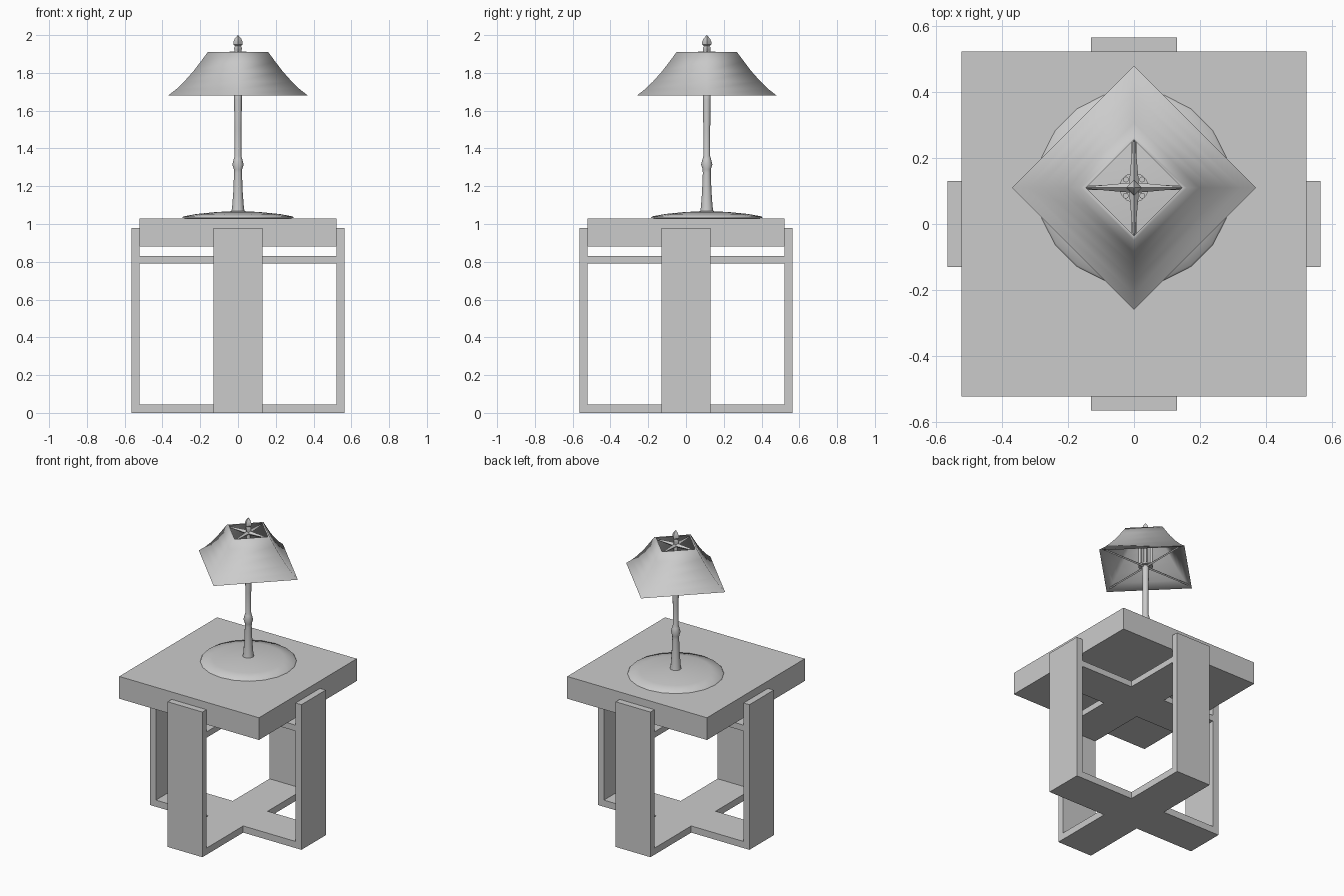
import bpy, bmesh
from math import pi, cos, sin, radians
from mathutils import Matrix, Vector

cube = bpy.data.objects.get("Cube")
if cube:
    bpy.data.objects.remove(cube, do_unlink=True)

LAMP_Y = 0.11

grey = bpy.data.materials.new("plain_grey")
grey.use_nodes = True
grey.diffuse_color = (0.6, 0.6, 0.6, 1)
grey.node_tree.nodes["Principled BSDF"].inputs["Base Color"].default_value = (0.6, 0.6, 0.6, 1)


def finish(name, bm, smooth=None):
    bmesh.ops.recalc_face_normals(bm, faces=bm.faces)
    mesh = bpy.data.meshes.new(name)
    bm.to_mesh(mesh)
    bm.free()
    mesh.materials.append(grey)
    obj = bpy.data.objects.new(name, mesh)
    bpy.context.collection.objects.link(obj)
    if smooth:
        bpy.ops.object.select_all(action="DESELECT")
        obj.select_set(True)
        bpy.context.view_layer.objects.active = obj
        bpy.ops.object.shade_smooth_by_angle(angle=radians(smooth))
    return obj


def box(name, x, y, z):
    bm = bmesh.new()
    bmesh.ops.create_cube(bm, size=1)
    for v in bm.verts:
        v.co = Vector([(r[0] + r[1]) / 2 + c * (r[1] - r[0]) for r, c in zip((x, y, z), v.co)])
    return finish(name, bm)


def lathe(name, profile, sides, smooth=40, closed_loop=False):
    """Revolve (radius, height) points around the lamp axis."""
    bm = bmesh.new()
    rings = [[bm.verts.new((r * cos(2 * pi * i / sides), LAMP_Y + r * sin(2 * pi * i / sides), z))
              for i in range(sides)] for r, z in profile]
    pairs = list(zip(rings, rings[1:]))
    if closed_loop:
        pairs.append((rings[-1], rings[0]))
    else:
        bm.faces.new(rings[0])
        bm.faces.new(rings[-1])
    for a, b in pairs:
        for i in range(sides):
            j = (i + 1) % sides
            bm.faces.new((a[i], a[j], b[j], b[i]))
    return finish(name, bm, smooth)


def cross(name, reach, half, z0, z1):
    """A plus-shaped slab."""
    bm = bmesh.new()
    arm = [(reach, -half), (reach, half), (half, half)]
    points = [Matrix.Rotation(k * pi / 2, 2) @ Vector(p) for k in range(4) for p in arm]
    face = bm.faces.new([bm.verts.new((p.x, p.y, z0)) for p in points])
    out = bmesh.ops.extrude_face_region(bm, geom=[face])
    for v in out["geom"]:
        if isinstance(v, bmesh.types.BMVert):
            v.co.z = z1
    return finish(name, bm)


def spokes(name, reach, z, r_in, r_out, sides=4):
    """Four tapered rods running out to the shade corners."""
    bm = bmesh.new()
    for k in range(4):
        place = (Matrix.Translation((0, LAMP_Y, z)) @ Matrix.Rotation(k * pi / 2, 4, "Z")
                 @ Matrix.Rotation(pi / 2, 4, "Y") @ Matrix.Translation((0, 0, reach / 2)))
        bmesh.ops.create_cone(bm, cap_ends=True, segments=sides, radius1=r_in,
                              radius2=r_out, depth=reach, matrix=place)
    return finish(name, bm)


# Table
TOP, LEG, OUT = 0.522, 0.13, 0.565
box("table_top", (-TOP, TOP), (-TOP, TOP), (0.88, 1.03))
cross("lower_cross", TOP, LEG, 0, 0.045)
cross("upper_cross", TOP, LEG, 0.79, 0.83)
for side, s in (("left", 1), ("right", -1)):
    box(side + "_leg", sorted((s * TOP, s * OUT)), (-LEG, LEG), (0, 0.98))
for side, s in (("back", 1), ("front", -1)):
    box(side + "_leg", (-LEG, LEG), sorted((s * TOP, s * OUT)), (0, 0.98))

# Lamp base and stem
lathe("lamp_base", [(0.28, 1.03), (0.295, 1.033), (0.29, 1.04), (0.22, 1.053),
                    (0.12, 1.063), (0.03, 1.068)], 20, 50)
lathe("lamp_stem", [(0.036, 1.06), (0.031, 1.09), (0.025, 1.17), (0.021, 1.27), (0.022, 1.29),
                    (0.03, 1.315), (0.022, 1.345), (0.018, 1.36), (0.018, 1.5),
                    (0.021, 1.66), (0.021, 1.72), (0.012, 1.73), (0.012, 1.91)], 12, 50)

# Shade: flared square shell with a thin wall
outer = [(0.37, 1.68), (0.325, 1.715), (0.284, 1.755), (0.235, 1.81), (0.197, 1.86), (0.16, 1.91)]
inner = [(r - 0.015, z) for r, z in reversed(outer)]
lathe("lamp_shade", outer + inner, 4, 85, closed_loop=True)

# Frame inside the shade
spokes("upper_spokes", 0.147, 1.9, 0.016, 0.003)
spokes("lower_spokes", 0.34, 1.695, 0.008, 0.006)
bm = bmesh.new()
for k in range(4):
    a = pi / 4 + k * pi / 2
    bmesh.ops.create_cone(bm, cap_ends=True, segments=8, radius1=0.009, radius2=0.009, depth=0.14,
                          matrix=Matrix.Translation((0.035 * cos(a), LAMP_Y + 0.035 * sin(a), 1.77)))
finish("socket_posts", bm, 50)
lathe("socket_plate", [(0.045, 1.695), (0.045, 1.705)], 12)

# Finial
lathe("finial", [(0.017, 1.895), (0.02, 1.925), (0.02, 1.935), (0.015, 1.942), (0.024, 1.95),
                 (0.024, 1.965), (0.018, 1.98), (0.001, 2.0)], 4, 30)
